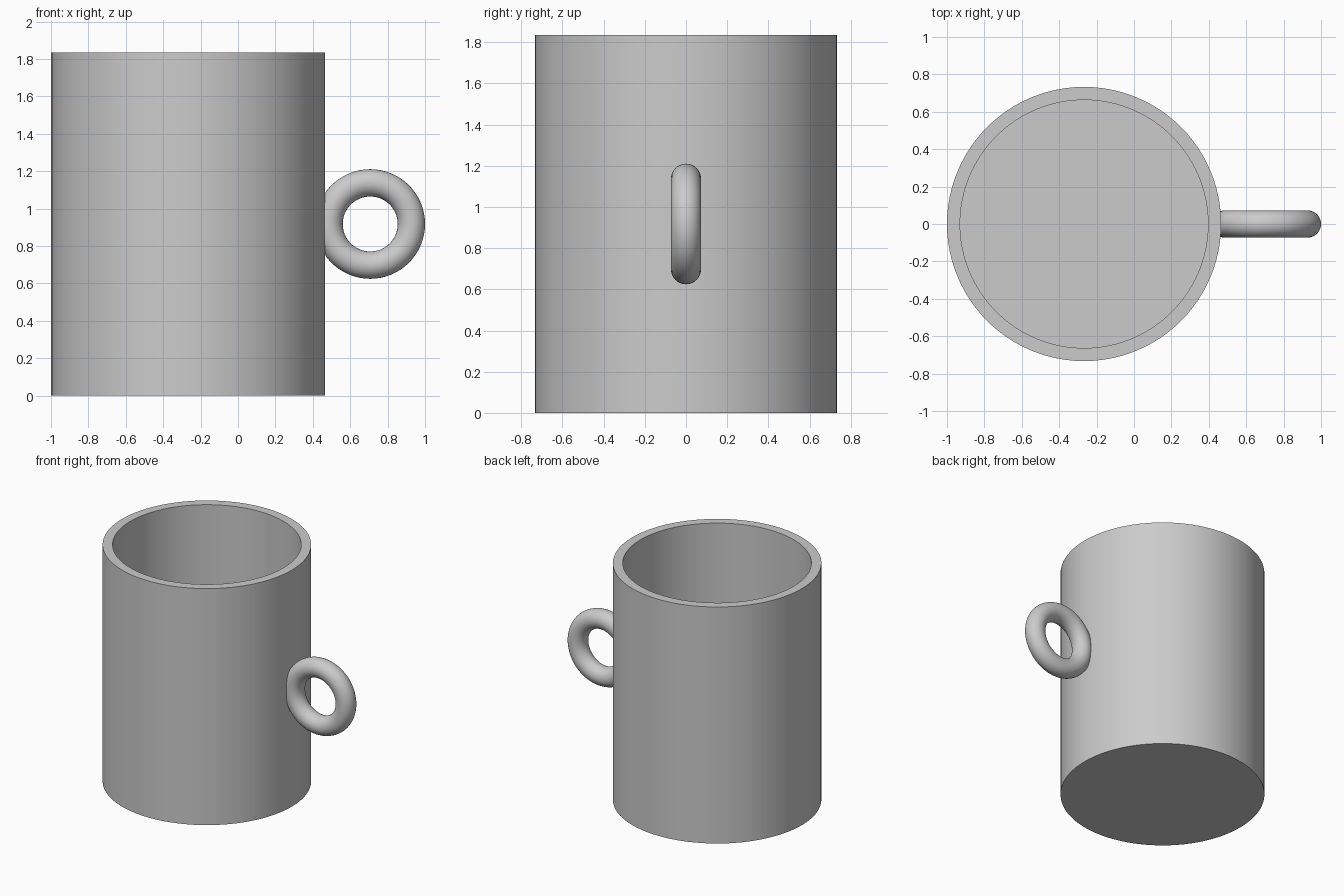
import bpy
import bmesh
import math
from mathutils import Matrix, Vector

cube = bpy.data.objects.get("Cube")
if cube:
    bpy.data.objects.remove(cube, do_unlink=True)

# Dimensions
RADIUS, WALL, HEIGHT, FLOOR = 0.733, 0.07, 1.835, 0.073
RING, TUBE = 0.22, 0.073
MUG_X = RADIUS - 1
HANDLE_X = 1 - RING - TUBE

# Single grey material
grey = bpy.data.materials.new("plain grey")
grey.use_nodes = True
colour = (0.6, 0.6, 0.6, 1)
grey.diffuse_color = colour
grey.node_tree.nodes["Principled BSDF"].inputs["Base Color"].default_value = colour


def lathe(name, profile, closed, steps, location, rotation=(0, 0, 0)):
    """Revolve an (r, z) profile around the local z axis."""
    bm = bmesh.new()
    verts = [bm.verts.new((r, 0, z)) for r, z in profile]
    pairs = list(zip(verts, verts[1:]))
    if closed:
        pairs.append((verts[-1], verts[0]))
    edges = [bm.edges.new(p) for p in pairs]
    bmesh.ops.spin(bm, geom=verts + edges, cent=(0, 0, 0), axis=(0, 0, 1),
                   angle=math.tau, steps=steps, use_merge=False)
    bmesh.ops.remove_doubles(bm, verts=bm.verts, dist=1e-5)
    bmesh.ops.recalc_face_normals(bm, faces=bm.faces)
    mesh = bpy.data.meshes.new(name)
    bm.to_mesh(mesh)
    bm.free()
    mesh.materials.append(grey)
    obj = bpy.data.objects.new(name, mesh)
    obj.location, obj.rotation_euler = location, rotation
    bpy.context.collection.objects.link(obj)
    bpy.ops.object.select_all(action="DESELECT")
    obj.select_set(True)
    bpy.context.view_layer.objects.active = obj
    bpy.ops.object.shade_smooth_by_angle(angle=math.radians(30))
    return obj


# Hollow cylindrical body with a flat floor and square rim
inner = RADIUS - WALL
body = [(0, 0), (RADIUS, 0), (RADIUS, HEIGHT),
        (inner, HEIGHT), (inner, FLOOR), (0, FLOOR)]
lathe("mug_body", body, False, 96, (MUG_X, 0, 0))

# Ring handle, upright and sunk slightly into the wall
circle = [(RING + TUBE * math.cos(a), TUBE * math.sin(a))
          for a in (math.tau * i / 32 for i in range(32))]
lathe("ring_handle", circle, True, 64, (HANDLE_X, 0, HEIGHT / 2),
      (math.pi / 2, 0, 0))
